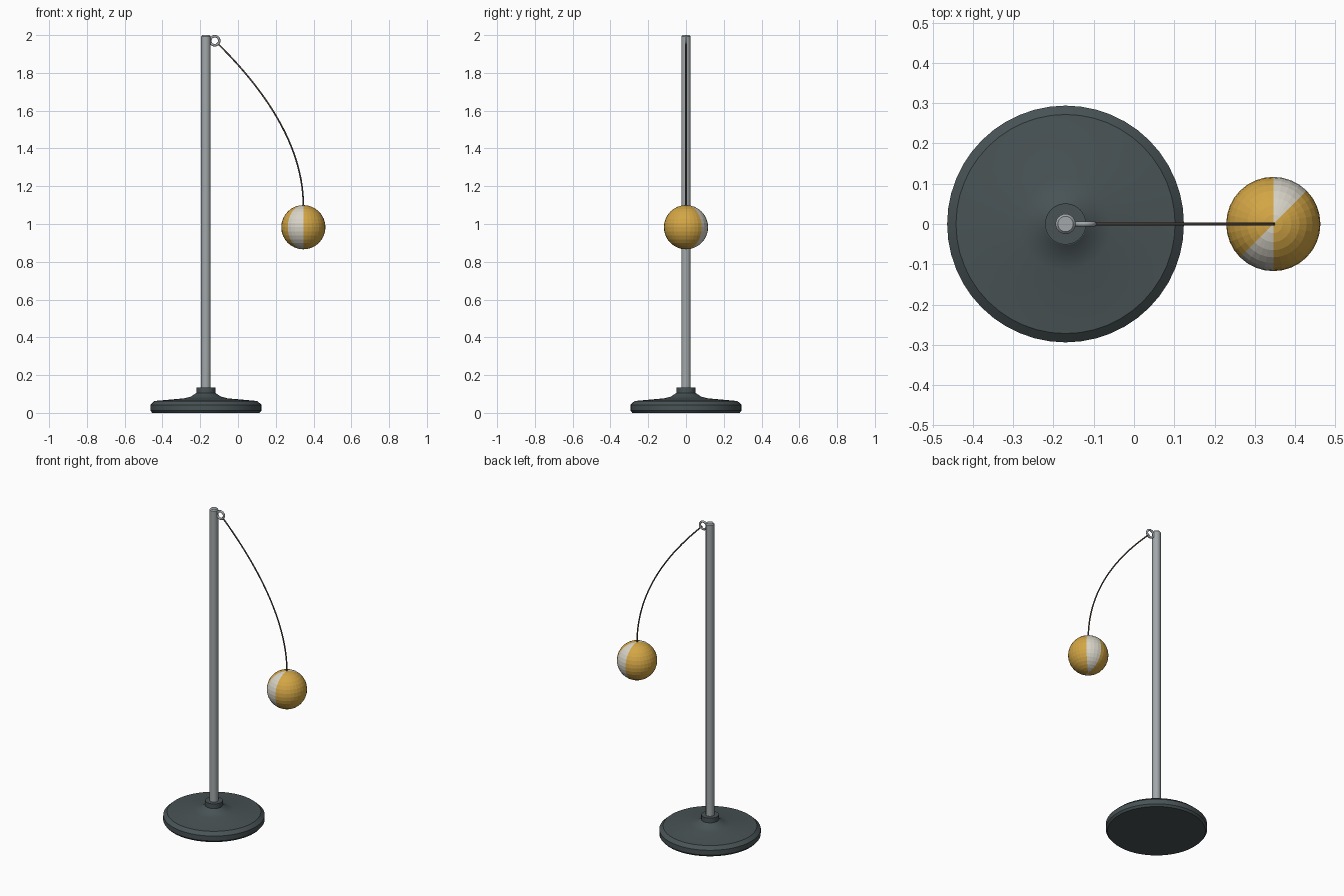
import bpy, bmesh, math
from mathutils import Vector, Matrix

if "Cube" in bpy.data.objects:
    bpy.data.objects.remove(bpy.data.objects["Cube"])

PX = -0.17                       # pole axis
BALL = Vector((0.346, 0, 0.983))
R = 0.117


def material(name, rgb):
    m = bpy.data.materials.new(name)
    m.diffuse_color = (*rgb, 1)
    m.use_nodes = True
    m.node_tree.nodes["Principled BSDF"].inputs["Base Color"].default_value = m.diffuse_color
    return m


DARK = material("dark_slate", (0.065, 0.085, 0.09))
STEEL = material("steel", (0.36, 0.39, 0.40))
CORD = material("cord_brown", (0.10, 0.075, 0.06))
GOLD = material("yellow", (0.65, 0.38, 0.06))
PALE = material("cream", (0.68, 0.65, 0.57))


def add_object(name, bm, mats, smooth=True):
    bmesh.ops.recalc_face_normals(bm, faces=bm.faces)
    me = bpy.data.meshes.new(name)
    bm.to_mesh(me)
    bm.free()
    ob = bpy.data.objects.new(name, me)
    bpy.context.collection.objects.link(ob)
    for m in mats:
        me.materials.append(m)
    if smooth:
        bpy.ops.object.select_all(action='DESELECT')
        ob.select_set(True)
        bpy.context.view_layer.objects.active = ob
        bpy.ops.object.shade_smooth_by_angle(angle=math.radians(30))
    return ob


def lathe(name, profile, sides, mat):
    """Closed solid turned around the pole axis from (radius, z) points."""
    bm = bmesh.new()
    rings = []
    for r, z in profile:
        rings.append([bm.verts.new((PX + r * math.cos(2 * math.pi * i / sides),
                                    r * math.sin(2 * math.pi * i / sides), z))
                      for i in range(sides)])
    for a, b in zip(rings, rings[1:]):
        for i in range(sides):
            j = (i + 1) % sides
            bm.faces.new((a[i], a[j], b[j], b[i]))
    bm.faces.new(rings[0][::-1])
    bm.faces.new(rings[-1])
    return add_object(name, bm, [mat])


# Weighted base with flared hub, then the collar and the pole
lathe("base", [(0.284, 0), (0.294, 0.012), (0.294, 0.043), (0.272, 0.063),
               (0.115, 0.077), (0.08, 0.086), (0.052, 0.105)], 48, DARK)
lathe("collar", [(0.051, 0.095), (0.051, 0.135)], 32, DARK)
lathe("pole", [(0.025, 0.06), (0.025, 1.993), (0.019, 2.0)], 24, STEEL)

# Eyelet ring at the top of the pole
bpy.ops.mesh.primitive_torus_add(major_segments=24, minor_segments=10,
                                 major_radius=0.024, minor_radius=0.0065,
                                 location=(-0.123, 0, 1.97),
                                 rotation=(math.pi / 2, 0, 0))
ring = bpy.context.object
ring.name = "eyelet_ring"
ring.data.materials.append(STEEL)
bpy.ops.object.shade_smooth_by_angle(angle=math.radians(40))

# Bowed cord from the ring to the ball
start, end = Vector((-0.112, 0, 1.96)), BALL + Vector((0, 0, R - 0.005))
ctrl = Vector((0.346, 0, 1.51))
curve = bpy.data.curves.new("cord", 'CURVE')
curve.dimensions = '3D'
curve.bevel_depth = 0.0042
curve.bevel_resolution = 2
curve.use_fill_caps = True
curve.resolution_u = 24
sp = curve.splines.new('BEZIER')
sp.bezier_points.add(1)
for p, co in zip(sp.bezier_points, (start, end)):
    p.handle_left_type = p.handle_right_type = 'FREE'
    p.co = co
    p.handle_left = p.handle_right = co + (ctrl - co) * 2 / 3
curve.materials.append(CORD)
bpy.context.collection.objects.link(bpy.data.objects.new("cord", curve))

# Ball with two opposite cream wedges
bm = bmesh.new()
bmesh.ops.create_uvsphere(bm, u_segments=32, v_segments=16, radius=R)
for f in bm.faces:
    c = f.calc_center_median()
    angle = math.degrees(math.atan2(c.y, c.x)) % 180
    f.material_index = 1 if 45 < angle < 90 else 0
bmesh.ops.transform(bm, matrix=Matrix.Translation(BALL), verts=bm.verts)
add_object("ball", bm, [GOLD, PALE], smooth=False)
